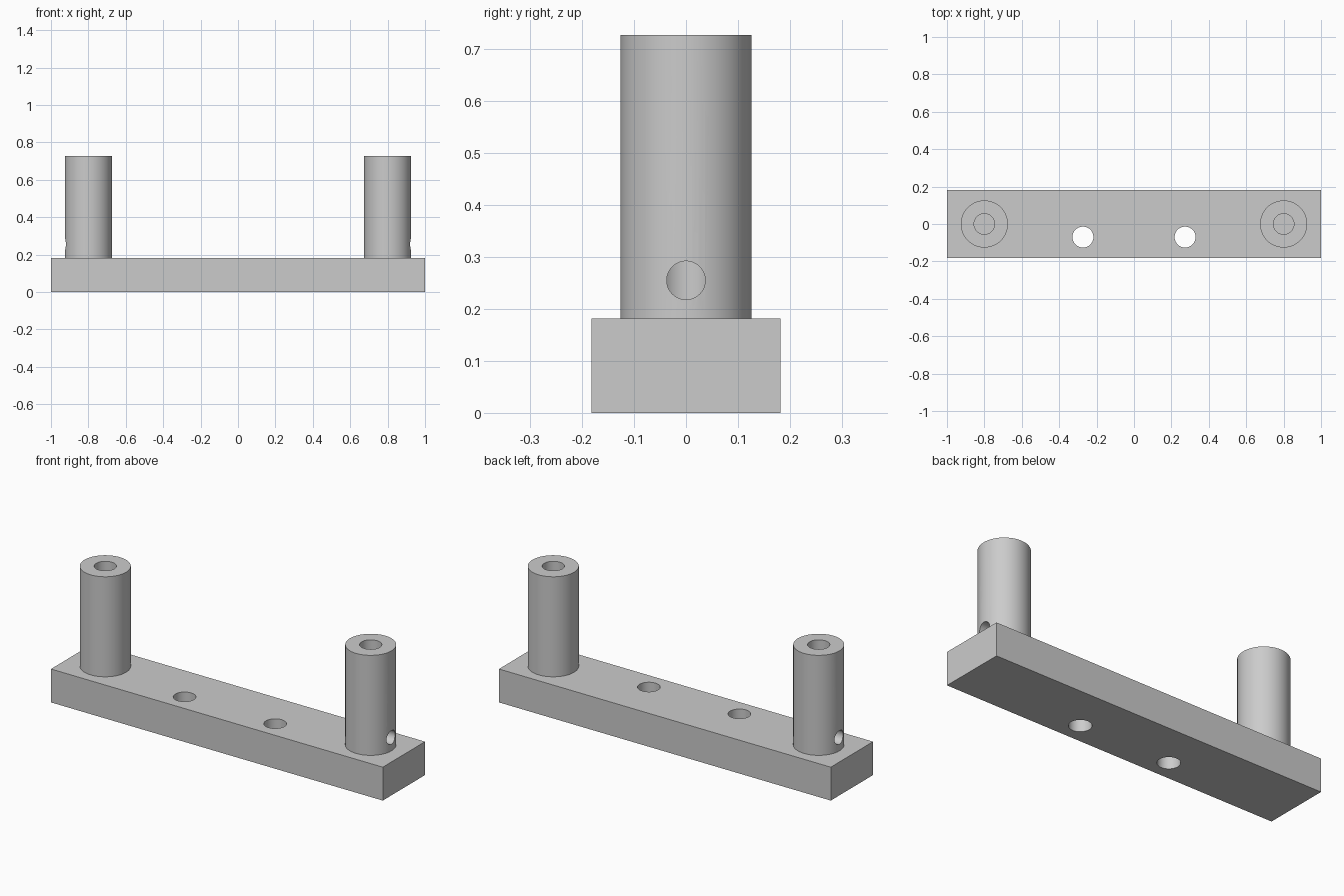
import bpy
import math

cube = bpy.data.objects.get("Cube")
if cube:
    bpy.data.objects.remove(cube, do_unlink=True)

LENGTH, DEPTH, BASE_H, TOP = 2.0, 0.364, 0.182, 0.727
POST_X, POST_R, BORE_R = 0.8, 0.126, 0.055
HOLE_X, HOLE_Y, HOLE_R = 0.273, -0.07, 0.056
PIN_Z, PIN_R = 0.255, 0.037

grey = bpy.data.materials.new("plain grey")
grey.use_nodes = True
colour = (0.6, 0.6, 0.6, 1)
grey.diffuse_color = colour
grey.node_tree.nodes["Principled BSDF"].inputs["Base Color"].default_value = colour


def cylinder(name, radius, length, location, rotation=(0, 0, 0)):
    bpy.ops.mesh.primitive_cylinder_add(vertices=64, radius=radius, depth=length,
                                        location=location, rotation=rotation)
    obj = bpy.context.object
    obj.name = name
    obj.data.materials.append(grey)
    return obj


def drill(target, cutter):
    """Subtract the cutter from the target, then discard the cutter."""
    cutter.hide_render = True
    mod = target.modifiers.new("drill", "BOOLEAN")
    mod.operation = "DIFFERENCE"
    mod.solver = "EXACT"
    mod.object = cutter
    bpy.ops.object.select_all(action="DESELECT")
    bpy.context.view_layer.objects.active = target
    target.select_set(True)
    bpy.ops.object.modifier_apply(modifier=mod.name)
    bpy.data.objects.remove(cutter, do_unlink=True)


def smooth(obj):
    bpy.ops.object.select_all(action="DESELECT")
    bpy.context.view_layer.objects.active = obj
    obj.select_set(True)
    bpy.ops.object.shade_smooth_by_angle(angle=math.radians(30))


# Base bar with two through holes
bpy.ops.mesh.primitive_cube_add(size=1, location=(0, 0, BASE_H / 2))
base = bpy.context.object
base.name = "base_bar"
base.scale = (LENGTH, DEPTH, BASE_H)
bpy.ops.object.transform_apply(location=False, rotation=False, scale=True)
base.data.materials.append(grey)
for side in (-1, 1):
    drill(base, cylinder("hole_cutter", HOLE_R, BASE_H * 2,
                         (side * HOLE_X, HOLE_Y, BASE_H / 2)))
smooth(base)

# Hollow posts, each with a pin hole through its outer wall
for side, label in ((-1, "right"), (1, "left")):
    x = side * POST_X
    mid = (BASE_H + TOP) / 2
    post = cylinder(label + "_post", POST_R, TOP - BASE_H, (x, 0, mid))
    drill(post, cylinder("bore_cutter", BORE_R, TOP, (x, 0, mid)))
    drill(post, cylinder("pin_cutter", PIN_R, POST_R * 2,
                         (x + side * POST_R, 0, PIN_Z), (0, math.pi / 2, 0)))
    smooth(post)
